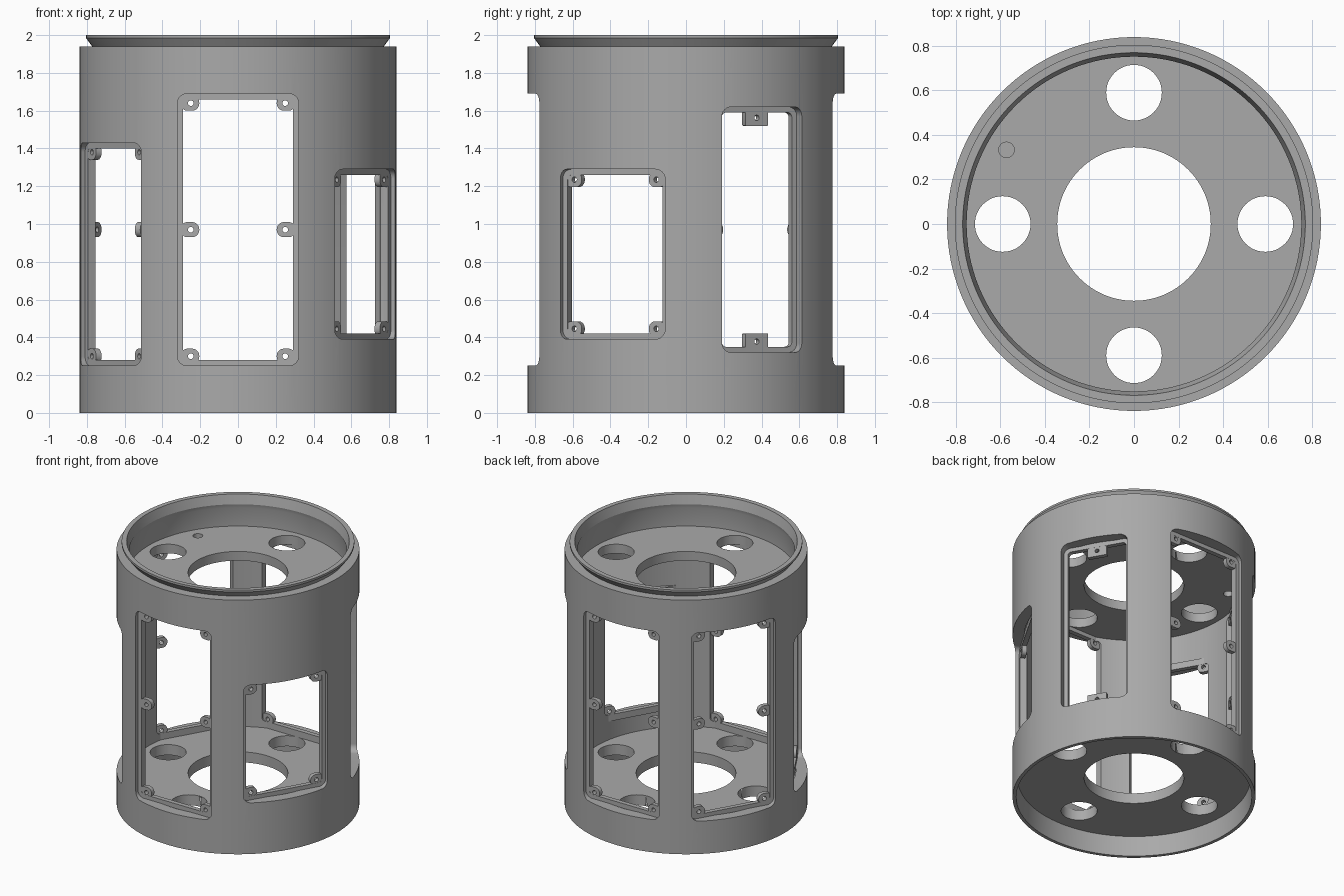
import bpy, bmesh, math
from mathutils import Vector

if "Cube" in bpy.data.objects:
    bpy.data.objects.remove(bpy.data.objects["Cube"], do_unlink=True)

SEGMENTS = 128
FLOOR, BACK = 0.75, 0.715      # window frame front and back distance from the axis
LIP = 0.03                     # frame width visible inside each pocket

grey = bpy.data.materials.new("plain_grey")
grey.use_nodes = True
grey.diffuse_color = (0.4, 0.4, 0.4, 1)
grey.node_tree.nodes["Principled BSDF"].inputs["Base Color"].default_value = (0.4, 0.4, 0.4, 1)


def make_object(name, bm):
    bmesh.ops.recalc_face_normals(bm, faces=bm.faces)
    mesh = bpy.data.meshes.new(name)
    bm.to_mesh(mesh)
    bm.free()
    mesh.materials.append(grey)
    obj = bpy.data.objects.new(name, mesh)
    bpy.context.collection.objects.link(obj)
    return obj


def rounded_rect(u0, u1, z0, z1, r, steps=8):
    points = []
    corners = [(u1 - r, z1 - r), (u0 + r, z1 - r), (u0 + r, z0 + r), (u1 - r, z0 + r)]
    for i, (u, z) in enumerate(corners):
        for k in range(steps + 1):
            a = math.radians(90) * (i + k / steps)
            points.append((u + r * math.cos(a), z + r * math.sin(a)))
    return points


def circle(u, z, r, n=24):
    return [(u + r * math.cos(math.tau * k / n), z + r * math.sin(math.tau * k / n)) for k in range(n)]


def extrude(bm, outline, place, d0, d1):
    """Solid prism of a 2D outline; place maps (u, v, depth) to a point."""
    near = [bm.verts.new(place(u, v, d0)) for u, v in outline]
    far = [bm.verts.new(place(u, v, d1)) for u, v in outline]
    bm.faces.new(near)
    bm.faces.new(far[::-1])
    for i in range(len(near)):
        j = (i + 1) % len(near)
        bm.faces.new((near[j], near[i], far[i], far[j]))


def wall_place(angle):
    a = math.radians(angle)
    n = Vector((math.cos(a), math.sin(a), 0))
    t = Vector((-n.y, n.x, 0))
    return lambda u, z, d: n * d + t * u + Vector((0, 0, z))


def flat_place(x, y, z):
    return Vector((x, y, z))


def boolean(obj, bm, operation):
    cutter = make_object("cutter", bm)
    cutter.hide_render = True
    mod = obj.modifiers.new("cut", "BOOLEAN")
    mod.operation, mod.solver, mod.object = operation, "EXACT", cutter
    deps = bpy.context.evaluated_depsgraph_get()
    mesh = bpy.data.meshes.new_from_object(obj.evaluated_get(deps))
    obj.modifiers.clear()
    obj.data = mesh
    bpy.data.objects.remove(cutter, do_unlink=True)


# Windows: angle, half width, bottom, top, heights of the side lugs
WINDOWS = {
    "front": (-90, 0.32, 0.25, 1.69, (0.30, 0.97, 1.64)),
    "front_left": (-30, 0.32, 0.39, 1.29, (0.445, 1.235)),
    "back_left": (30, 0.244, 0.32, 1.62, ()),
    "back": (90, 0.32, 0.25, 1.69, (0.30, 0.97, 1.64)),
    "back_right": (150, 0.32, 0.25, 1.69, (0.30, 0.97, 1.64)),
    "front_right": (210, 0.32, 0.25, 1.43, (0.30, 1.38)),
}

# Shell with rim, socket skirt and both decks, as one turned profile
profile = [
    (0.815, 0), (0.84, 0), (0.84, 1.94), (0.772, 1.94), (0.805, 1.985), (0.805, 2),
    (0.77, 2), (0.752, 1.93), (0.76, 1.9), (0.76, 1.76), (0.345, 1.76), (0.345, 1.69),
    (0.76, 1.69), (0.76, 0.23), (0.345, 0.23), (0.345, 0.15), (0.805, 0.15),
]
bm = bmesh.new()
rings = []
for k in range(SEGMENTS):
    a = math.tau * k / SEGMENTS
    rings.append([bm.verts.new((r * math.cos(a), r * math.sin(a), z)) for r, z in profile])
for k in range(SEGMENTS):
    p, q = rings[k], rings[(k + 1) % SEGMENTS]
    for i in range(len(profile)):
        j = (i + 1) % len(profile)
        bm.faces.new((p[i], q[i], q[j], p[j]))
shell = make_object("shell", bm)

# Round holes through both decks, and a small one in the upper deck
bm = bmesh.new()
for k in range(4):
    a = math.radians(90 * k)
    extrude(bm, circle(0.59 * math.cos(a), 0.59 * math.sin(a), 0.125, 48), flat_place, 0.05, 1.9)
extrude(bm, circle(-0.573, 0.333, 0.035), flat_place, 1.6, 1.9)
boolean(shell, bm, "DIFFERENCE")

# Pockets and openings in the shell
pockets, openings = bmesh.new(), bmesh.new()
for angle, w, z0, z1, lugs in WINDOWS.values():
    place = wall_place(angle)
    extrude(pockets, rounded_rect(-w, w, z0, z1, 0.05), place, FLOOR - 0.002, 1)
    extrude(openings, rounded_rect(LIP - w, w - LIP, z0 + LIP, z1 - LIP, 0.025), place, 0.62, 0.9)
boolean(shell, pockets, "DIFFERENCE")
boolean(shell, openings, "DIFFERENCE")

# Flat frames behind the windows, with drilled lugs
parts = [shell]
for name, (angle, w, z0, z1, lugs) in WINDOWS.items():
    place = wall_place(angle)
    bm = bmesh.new()
    extrude(bm, rounded_rect(-w - 0.02, w + 0.02, z0 - 0.02, z1 + 0.02, 0.03), place, BACK, FLOOR)
    frame = make_object(name + "_window_frame", bm)

    bm = bmesh.new()
    extrude(bm, rounded_rect(LIP - w, w - LIP, z0 + LIP, z1 - LIP, 0.025), place, 0.62, 0.9)
    boolean(frame, bm, "DIFFERENCE")

    tabs, holes = bmesh.new(), bmesh.new()
    for z in lugs:
        for side in (-1, 1):
            u = 0.255 * side
            extrude(tabs, rounded_rect(u - 0.05, u + 0.05, z - 0.04, z + 0.04, 0.038),
                    place, BACK + 0.001, FLOOR - 0.001)
            extrude(holes, circle(0.25 * side, z, 0.015, 16), place, 0.6, 0.9)
    if not lugs:
        for z, inward in ((z0 + LIP, 1), (z1 - LIP, -1)):
            low, high = sorted((z - 0.01 * inward, z + 0.07 * inward))
            extrude(tabs, rounded_rect(-0.07, 0.07, low, high, 0.004, 2),
                    place, BACK + 0.001, FLOOR - 0.001)
            extrude(holes, circle(0, z + 0.028 * inward, 0.015, 16), place, 0.6, 0.9)
    boolean(frame, tabs, "UNION")
    boolean(frame, holes, "DIFFERENCE")
    parts.append(frame)

# Smooth shading with sharp edges kept
bpy.ops.object.select_all(action="DESELECT")
for obj in parts:
    obj.select_set(True)
bpy.context.view_layer.objects.active = shell
bpy.ops.object.shade_smooth_by_angle(angle=math.radians(25))
